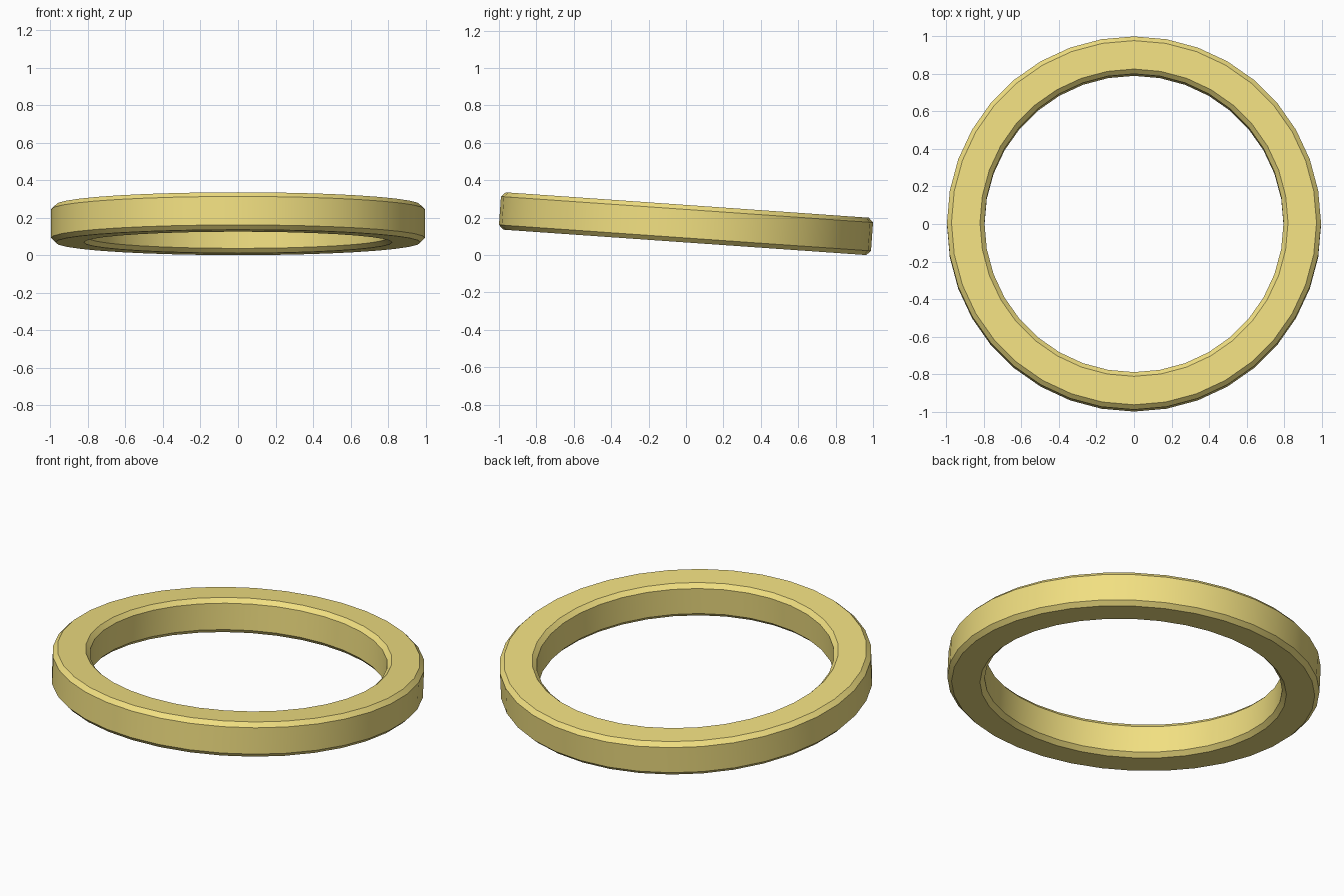
import bpy, bmesh, math
from mathutils import Matrix

if "Cube" in bpy.data.objects:
    bpy.data.objects.remove(bpy.data.objects["Cube"])

SIDES = 36
R_OUT, R_IN, H, C = 0.997, 0.797, 0.2, 0.024
TILT = math.radians(-4)

# Chamfered rectangular cross-section (radius, height)
h = H / 2
profile = [(R_OUT, -h + C), (R_OUT, h - C), (R_OUT - C, h), (R_IN + C, h),
           (R_IN, h - C), (R_IN, -h + C), (R_IN + C, -h), (R_OUT - C, -h)]

# Sweep the section around z
bm = bmesh.new()
rings = []
for i in range(SIDES):
    a = 2 * math.pi * i / SIDES
    rings.append([bm.verts.new((r * math.cos(a), r * math.sin(a), z)) for r, z in profile])
n = len(profile)
for i in range(SIDES):
    p, q = rings[i], rings[(i + 1) % SIDES]
    for j in range(n):
        k = (j + 1) % n
        bm.faces.new((p[j], q[j], q[k], p[k]))
bmesh.ops.recalc_face_normals(bm, faces=bm.faces)

# Tilt the ring so the front is raised, then stand it on z = 0
bm.transform(Matrix.Rotation(TILT, 4, 'X'))
low = min(v.co.z for v in bm.verts)
bmesh.ops.translate(bm, verts=bm.verts, vec=(0, 0, -low))

mesh = bpy.data.meshes.new("ring_band")
bm.to_mesh(mesh)
bm.free()
ring = bpy.data.objects.new("ring_band", mesh)
bpy.context.collection.objects.link(ring)

# Pale gold colour
gold = bpy.data.materials.new("pale_gold")
gold.diffuse_color = (0.88, 0.74, 0.22, 1)
gold.use_nodes = True
gold.node_tree.nodes["Principled BSDF"].inputs["Base Color"].default_value = gold.diffuse_color
mesh.materials.append(gold)

# Smooth around the band, crisp at the chamfers
bpy.context.view_layer.objects.active = ring
ring.select_set(True)
bpy.ops.object.shade_smooth_by_angle(angle=math.radians(30))
